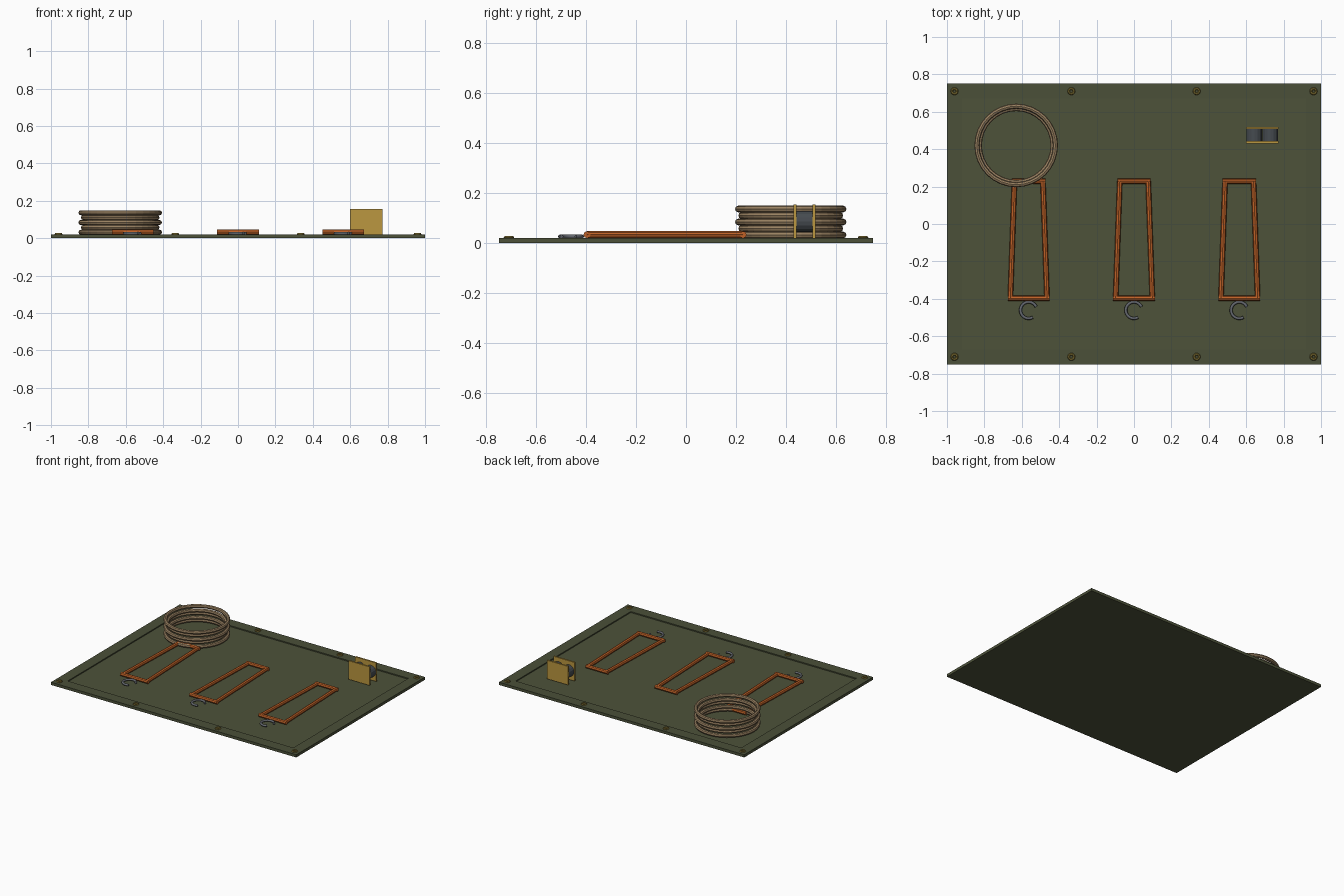
import bpy, math
from mathutils import Vector

if "Cube" in bpy.data.objects:
    bpy.data.objects.remove(bpy.data.objects["Cube"])


def mat(name, r, g, b):
    m = bpy.data.materials.new(name)
    m.diffuse_color = (r, g, b, 1)
    m.use_nodes = True
    m.node_tree.nodes["Principled BSDF"].inputs["Base Color"].default_value = m.diffuse_color
    return m


OLIVE = mat("canvas", 0.075, 0.085, 0.042)
HEM = mat("hem_canvas", 0.07, 0.08, 0.04)
BRASS = mat("brass", 0.50, 0.31, 0.05)
DULL = mat("dull_brass", 0.20, 0.15, 0.03)
ORANGE = mat("orange", 0.52, 0.12, 0.02)
ROPE = mat("rope", 0.32, 0.22, 0.12)
SLATE = mat("slate", 0.06, 0.07, 0.08)
STEEL = mat("steel", 0.13, 0.14, 0.16)


def finish(name, m, smooth=False):
    o = bpy.context.object
    o.name = name
    o.data.materials.append(m)
    if smooth:
        bpy.ops.object.shade_smooth_by_angle(angle=math.radians(40))
    return o


def box(name, x0, x1, y0, y1, z0, z1, m):
    bpy.ops.mesh.primitive_cube_add(size=1, location=((x0 + x1) / 2, (y0 + y1) / 2, (z0 + z1) / 2))
    bpy.context.object.scale = (x1 - x0, y1 - y0, z1 - z0)
    return finish(name, m)


def rod(name, a, b, r, m, sides=8):
    a, b = Vector(a), Vector(b)
    bpy.ops.mesh.primitive_cylinder_add(vertices=sides, radius=r, depth=(b - a).length, location=(a + b) / 2)
    o = finish(name, m)
    o.rotation_mode = 'QUATERNION'
    o.rotation_quaternion = (b - a).to_track_quat('Z', 'Y')
    return o


def ring(name, loc, R, r, m, seg=32, sides=8):
    bpy.ops.mesh.primitive_torus_add(location=loc, major_radius=R, minor_radius=r,
                                     major_segments=seg, minor_segments=sides)
    return finish(name, m)


def tube(name, pts, r, m, cyclic=False):
    c = bpy.data.curves.new(name, 'CURVE')
    c.dimensions = '3D'
    c.bevel_depth = r
    c.bevel_resolution = 2
    c.use_fill_caps = True
    s = c.splines.new('POLY')
    s.points.add(len(pts) - 1)
    for p, q in zip(s.points, pts):
        p.co = (*q, 1)
    s.use_cyclic_u = cyclic
    c.materials.append(m)
    o = bpy.data.objects.new(name, c)
    bpy.context.collection.objects.link(o)
    return o


# tarp sheet with a raised hem all round
box("tarp", -1, 1, -0.75, 0.75, 0, 0.012, OLIVE)
for s in (-1, 1):
    y0, y1 = sorted((s * 0.67, s * 0.75))
    box("hem_long", -1, 1, y0, y1, 0.006, 0.02, HEM)
    x0, x1 = sorted((s * 0.92, s * 1.0))
    box("hem_short", x0, x1, -0.67, 0.67, 0.006, 0.02, HEM)

# grommets in the hem
for x in (-0.96, -0.335, 0.335, 0.96):
    for y in (-0.71, 0.71):
        ring("grommet", (x, y, 0.021), 0.014, 0.007, DULL, 12, 6)

# three tapered tube frames, each with an open hook at the wide end
for cx in (-0.563, 0, 0.563):
    z = 0.033
    bl, br = (cx - 0.098, -0.397, z), (cx + 0.098, -0.397, z)
    tl, tr = (cx - 0.076, 0.229, z), (cx + 0.076, 0.229, z)
    for a, b in ((bl, tl), (br, tr)):
        rod("frame_side", a, b, 0.014, ORANGE)
    for a, b in ((bl, br), (tl, tr)):
        d = (Vector(b) - Vector(a)).normalized() * 0.013
        rod("frame_bar", Vector(a) - d, Vector(b) + d, 0.014, ORANGE)
    arc = [math.radians(25 + 275 * i / 20) for i in range(21)]
    tube("hook", [(cx + 0.044 * math.cos(t), -0.461 + 0.044 * math.sin(t), 0.026) for t in arc], 0.008, STEEL)

# coil of rope: stacked turns alternating in radius
for i in range(5):
    ring("rope_turn", (-0.63, 0.42, 0.032 + i * 0.026), 0.21 if i % 2 == 0 else 0.197, 0.0135, ROPE, 32, 8)

# double pulley block: two cheek plates and two sheaves
for y in (0.437, 0.513):
    box("pulley_plate", 0.60, 0.772, y - 0.006, y + 0.006, 0.018, 0.155, BRASS)
for x in (0.643, 0.729):
    rod("sheave", (x, 0.443, 0.086), (x, 0.507, 0.086), 0.042, SLATE, 16)
